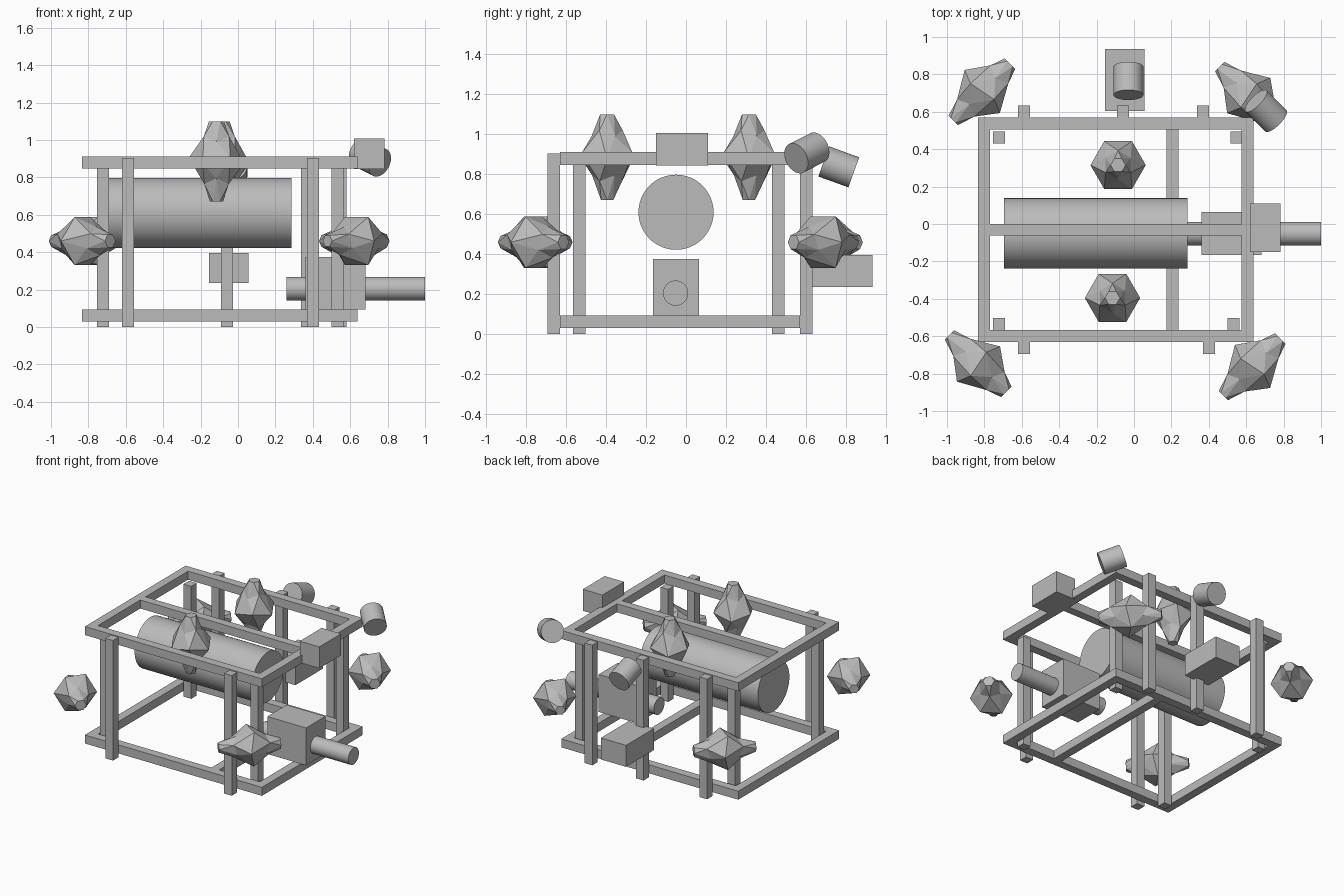
import bpy, bmesh, math
from mathutils import Vector

cube = bpy.data.objects.get("Cube")
if cube:
    bpy.data.objects.remove(cube, do_unlink=True)

grey = bpy.data.materials.new("light_grey")
grey.use_nodes = True
grey.diffuse_color = (0.5, 0.5, 0.5, 1)
grey.node_tree.nodes["Principled BSDF"].inputs["Base Color"].default_value = (0.5, 0.5, 0.5, 1)


def box(name, x, y, z):
    """Box given its (low, high) span on each axis."""
    bpy.ops.mesh.primitive_cube_add(size=1)
    ob = bpy.context.object
    ob.name = name
    ob.location = [(a + b) / 2 for a, b in (x, y, z)]
    ob.scale = [b - a for a, b in (x, y, z)]
    ob.data.materials.append(grey)
    return ob


def tube(name, centre, axis, radius, length):
    """Smooth solid cylinder along a direction."""
    bpy.ops.mesh.primitive_cylinder_add(vertices=48, radius=radius, depth=length)
    ob = bpy.context.object
    ob.name = name
    ob.location = centre
    ob.rotation_euler = Vector(axis).to_track_quat('Z', 'Y').to_euler()
    bpy.ops.object.shade_smooth_by_angle()
    ob.data.materials.append(grey)
    return ob


def thruster_mesh():
    """Faceted pod: staggered six-sided rings, pinched towards both ends."""
    profile = [(-0.215, 0.035), (-0.11, 0.075), (0, 0.148), (0.115, 0.078), (0.215, 0.04)]
    n = 6
    bm = bmesh.new()
    rings = []
    for k, (z, r) in enumerate(profile):
        ring = []
        for i in range(n):
            a = math.tau * (i + 0.5 * k) / n
            wobble = 0.02 if i % 2 else -0.01
            ring.append(bm.verts.new((r * math.cos(a), r * math.sin(a),
                                      z + wobble * (k in (1, 2, 3)))))
        rings.append(ring)
    for low, high in zip(rings, rings[1:]):
        for i in range(n):
            j = (i + 1) % n
            bm.faces.new((low[i], low[j], high[i]))
            bm.faces.new((low[j], high[j], high[i]))
    bm.faces.new(rings[0][::-1])
    bm.faces.new(rings[-1])
    bmesh.ops.recalc_face_normals(bm, faces=bm.faces)
    mesh = bpy.data.meshes.new("thruster")
    bm.to_mesh(mesh)
    bm.free()
    mesh.materials.append(grey)
    return mesh


# Upper and lower rectangular frames
T = 0.064
X0, X1, Y0, Y1 = -0.835, 0.64, -0.63, 0.57
for level, z in (("lower", (0.03, 0.094)), ("upper", (0.847, 0.911))):
    box(level + "_front_rail", (X0, X1), (Y0, Y0 + T), z)
    box(level + "_back_rail", (X0, X1), (Y1 - T, Y1), z)
    box(level + "_right_rail", (X0, X0 + T), (Y0 + T, Y1 - T), z)
    box(level + "_left_rail", (X1 - T, X1), (Y0 + T, Y1 - T), z)
box("upper_centre_rail", (X0 + T, X1 - T), (-0.062, 0), (0.847, 0.911))
box("lower_cross_rail", (0.175, 0.239), (Y0 + T, Y1 - T), (0.03, 0.094))

# Upright posts: taller ones outside the rails, shorter ones inside
for side, y, xs in (("front", Y0 - T, (-0.62, 0.37)), ("back", Y1, (-0.62, -0.09, 0.337))):
    for x in xs:
        box("outer_" + side + "_post", (x, x + T), (y, y + T), (0, 0.905))
for side, y, xs in (("front", Y0 + T, (-0.755, 0.5)), ("back", 0.43, (-0.755, 0.515))):
    for x in xs:
        box("inner_" + side + "_post", (x, x + T), (y, y + T), (0, 0.847))

# Main pressure hull
tube("main_hull", (-0.205, -0.05, 0.61), (1, 0, 0), 0.188, 0.98)

# Arm housing and arm
box("arm_housing", (0.36, 0.683), (-0.165, 0.065), (0.093, 0.375))
tube("arm", (0.63, -0.052, 0.205), (1, 0, 0), 0.063, 0.74)

# Equipment boxes
box("upper_side_box", (0.62, 0.783), (-0.15, 0.11), (0.845, 1.007))
box("rear_box", (-0.155, 0.055), (0.605, 0.935), (0.235, 0.397))

# Tilted lamps
tube("rear_lamp", (-0.03, 0.765, 0.837), (0, -0.94, 0.34), 0.08, 0.16)
tube("corner_lamp", (0.705, 0.605, 0.907), (0.665, -0.665, -0.34), 0.08, 0.16)

# Thrusters: two upright, four angled at the corners
pod = thruster_mesh()
placements = [
    ("back_upright_thruster", (-0.085, 0.315, 0.885), (0, 0, 1)),
    ("front_upright_thruster", (-0.115, -0.395, 0.885), (0, 0, 1)),
    ("front_right_thruster", (-0.835, -0.745, 0.46), (1, -1, 0)),
    ("front_left_thruster", (0.63, -0.765, 0.46), (1, 1, 0)),
    ("back_right_thruster", (-0.815, 0.705, 0.46), (1, 1, 0)),
    ("back_left_thruster", (0.61, 0.69, 0.46), (1, -1, 0)),
]
for name, centre, axis in placements:
    ob = bpy.data.objects.new(name, pod)
    ob.location = centre
    ob.rotation_euler = Vector(axis).to_track_quat('Z', 'Y').to_euler()
    bpy.context.collection.objects.link(ob)
